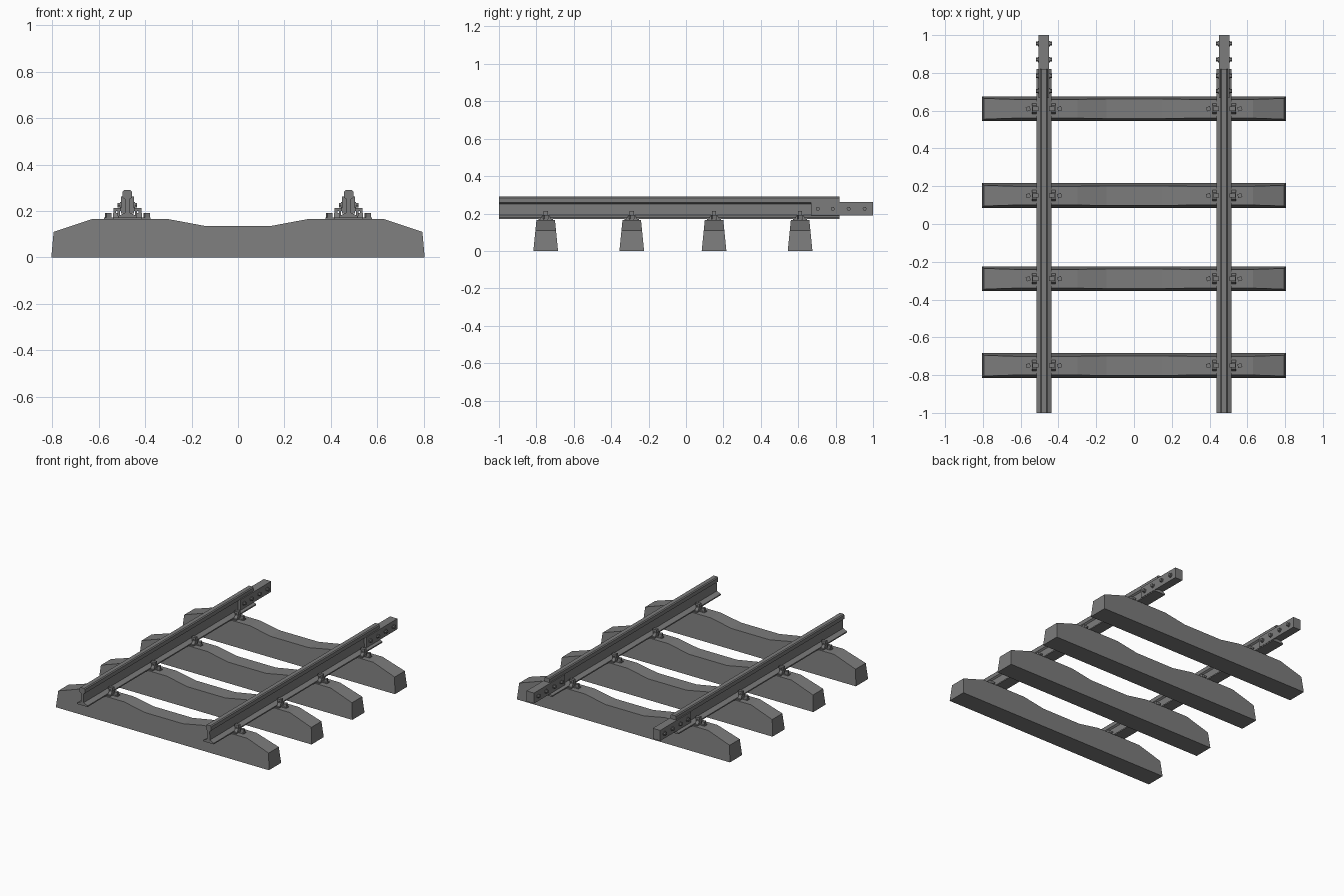
import bpy, bmesh, math
from mathutils import Matrix, Vector

cube = bpy.data.objects.get("Cube")
if cube:
    bpy.data.objects.remove(cube, do_unlink=True)

grey = bpy.data.materials.new("weathered grey")
grey.use_nodes = True
grey.diffuse_color = (0.2, 0.2, 0.2, 1)
grey.node_tree.nodes["Principled BSDF"].inputs["Base Color"].default_value = (0.2, 0.2, 0.2, 1)

RAIL_X = 0.477
SLEEPER_Y = (-0.75, -0.29, 0.15, 0.61)
BOLT_Y = (0.705, 0.785, 0.87, 0.955)


def finish(name, bm):
    bmesh.ops.recalc_face_normals(bm, faces=bm.faces)
    mesh = bpy.data.meshes.new(name)
    bm.to_mesh(mesh)
    bm.free()
    mesh.materials.append(grey)
    obj = bpy.data.objects.new(name, mesh)
    bpy.context.collection.objects.link(obj)
    return obj


def extrude_xz(bm, profile, y0, y1):
    """Sweep an x-z outline along y and cap both ends."""
    face = bm.faces.new([bm.verts.new((x, y0, z)) for x, z in profile])
    new = bmesh.ops.extrude_face_region(bm, geom=[face])["geom"]
    verts = [v for v in new if isinstance(v, bmesh.types.BMVert)]
    bmesh.ops.translate(bm, verts=verts, vec=(0, y1 - y0, 0))


def mirrored(half):
    return half + [(-x, z) for x, z in reversed(half)]


def box(bm, lo, hi, turn=0, top=1):
    """Box between two corners; top scales the upper face's depth in y."""
    lo, hi = Vector(lo), Vector(hi)
    mat = Matrix.Translation((lo + hi) / 2) @ Matrix.Rotation(turn, 4, "Z")
    verts = bmesh.ops.create_cube(bm, size=1)["verts"]
    for v in verts:
        if v.co.z > 0:
            v.co.y *= top
        v.co = mat @ Vector(a * b for a, b in zip(v.co, hi - lo))


def cylinder_x(bm, x0, x1, y, z, radius, sides):
    mat = Matrix.Translation(((x0 + x1) / 2, y, z)) @ Matrix.Rotation(math.pi / 2, 4, "Y")
    bmesh.ops.create_cone(bm, cap_ends=True, segments=sides, radius1=radius,
                          radius2=radius, depth=x1 - x0, matrix=mat)


# Concrete sleepers with a dipped middle and sides leaning inwards
sleeper_half = [(0.805, 0), (0.795, 0.11), (0.63, 0.165), (0.30, 0.165), (0.145, 0.136)]
for i, y in enumerate(SLEEPER_Y):
    bm = bmesh.new()
    extrude_xz(bm, mirrored(sleeper_half), -1, 1)
    for v in bm.verts:
        v.co.y = y + v.co.y * (0.066 - 0.1 * v.co.z)
    finish(f"sleeper_{i + 1}", bm)

rail_half = [(0.04, 0.17), (0.04, 0.178), (0.011, 0.192), (0.009, 0.25),
             (0.02, 0.258), (0.02, 0.284), (0.014, 0.29)]
for side, sx in (("left", 1), ("right", -1)):
    # Rail
    bm = bmesh.new()
    extrude_xz(bm, mirrored(rail_half), -1, 0.82)
    finish(f"{side}_rail", bm).location.x = sx * RAIL_X

    # Joint bar past the rail end
    bm = bmesh.new()
    box(bm, (-0.028, 0.667, 0.19), (0.028, 1, 0.262))
    finish(f"{side}_joint_bar", bm).location.x = sx * RAIL_X

    # Bolts through the joint bar: washer, nut and tip on each face
    bm = bmesh.new()
    for y in BOLT_Y:
        cylinder_x(bm, -0.032, 0.032, y, 0.225, 0.014, 12)
        cylinder_x(bm, -0.042, 0.042, y, 0.225, 0.011, 6)
    finish(f"{side}_joint_bolts", bm).location.x = sx * RAIL_X

    # Fastenings where the rail crosses each sleeper
    for i, y in enumerate(SLEEPER_Y):
        bm = bmesh.new()
        box(bm, (-0.062, -0.038, 0.162), (0.062, 0.038, 0.172))
        box(bm, (-0.1, -0.013, 0.162), (0.1, 0.013, 0.172))
        for s in (-1, 1):
            # Clip: shoulder, upright and tongue pressing the rail foot
            box(bm, (s * 0.04, -0.03, 0.17), (s * 0.062, 0.03, 0.192), top=0.55)
            box(bm, (s * 0.048, -0.011, 0.19), (s * 0.06, 0.011, 0.214))
            box(bm, (s * 0.028, -0.011, 0.2), (s * 0.06, 0.011, 0.212))
            box(bm, (s * 0.032, -0.009, 0.178), (s * 0.042, 0.009, 0.204))
            # Square spike head, slightly turned
            box(bm, (s * 0.072, -0.011, 0.17), (s * 0.094, 0.011, 0.192), turn=0.3)
        bmesh.ops.translate(bm, verts=bm.verts, vec=(sx * RAIL_X, y, 0))
        finish(f"{side}_fastening_{i + 1}", bm)
